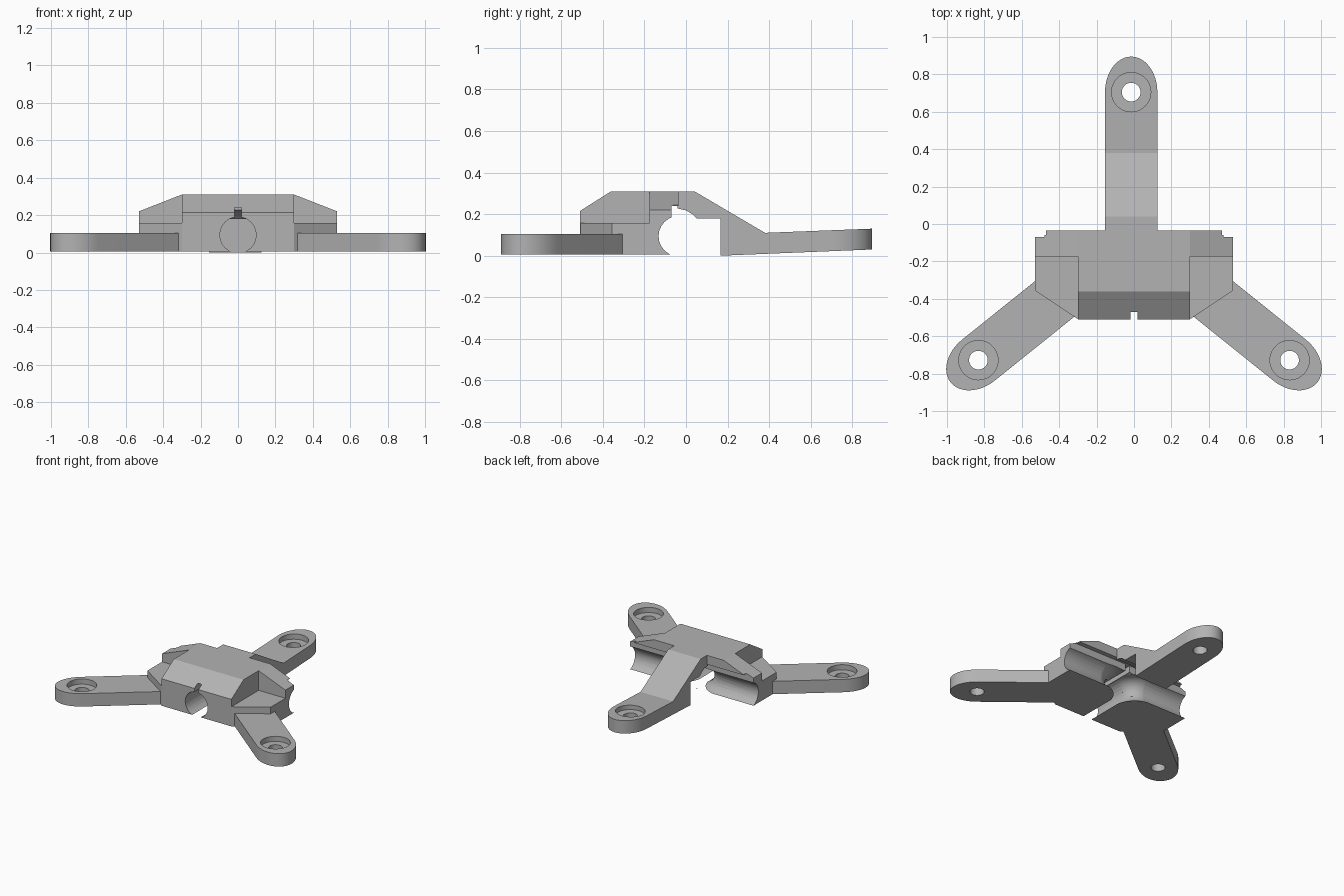
import bpy, bmesh, math

old = bpy.data.objects.get("Cube")
if old:
    bpy.data.objects.remove(old, do_unlink=True)

GREY = (0.45, 0.45, 0.45, 1.0)
mat = bpy.data.materials.new("plain grey")
mat.use_nodes = True
mat.diffuse_color = GREY
mat.node_tree.nodes["Principled BSDF"].inputs["Base Color"].default_value = GREY


def add(name, bm):
    bmesh.ops.remove_doubles(bm, verts=bm.verts, dist=1e-5)
    bmesh.ops.recalc_face_normals(bm, faces=bm.faces)
    me = bpy.data.meshes.new(name)
    bm.to_mesh(me)
    bm.free()
    me.materials.append(mat)
    ob = bpy.data.objects.new(name, me)
    bpy.context.scene.collection.objects.link(ob)
    return ob


def prism(name, pts, axis, lo, hi):
    """Extrude a 2D outline along one axis from lo to hi."""
    place = {"X": lambda a, b: (lo, a, b),
             "Y": lambda a, b: (a, lo, b),
             "Z": lambda a, b: (a, b, lo)}[axis]
    bm = bmesh.new()
    face = bm.faces.new([bm.verts.new(place(a, b)) for a, b in pts])
    new = bmesh.ops.extrude_face_region(bm, geom=[face])["geom"]
    step = [(hi - lo) if axis == k else 0 for k in "XYZ"]
    bmesh.ops.translate(bm, vec=step, verts=[g for g in new if isinstance(g, bmesh.types.BMVert)])
    return add(name, bm)


def box(x0, x1, y0, y1, z0, z1):
    return prism("cutter", [(x0, y0), (x1, y0), (x1, y1), (x0, y1)], "Z", z0, z1)


def disc(x, y, r, z0, z1):
    turn = [math.tau * i / 40 for i in range(40)]
    return prism("cutter", [(x + r * math.cos(t), y + r * math.sin(t)) for t in turn], "Z", z0, z1)


def tube(path, radius, z):
    """Round capped pipe along a level path."""
    cu = bpy.data.curves.new("pipe_path", "CURVE")
    cu.dimensions = "3D"
    cu.bevel_depth = radius
    cu.bevel_resolution = 10
    cu.use_fill_caps = True
    sp = cu.splines.new("POLY")
    sp.points.add(len(path) - 1)
    for p, (x, y) in zip(sp.points, path):
        p.co = (x, y, z, 1)
    ob = bpy.data.objects.new("pipe_path", cu)
    bpy.context.scene.collection.objects.link(ob)
    me = bpy.data.meshes.new_from_object(ob.evaluated_get(bpy.context.evaluated_depsgraph_get()))
    bm = bmesh.new()
    bm.from_mesh(me)
    bpy.data.objects.remove(ob, do_unlink=True)
    return add("cutter", bm)


def combine(ob, others, operation):
    """Apply booleans with each helper, then drop the helpers."""
    for other in others:
        mod = ob.modifiers.new("boolean", "BOOLEAN")
        mod.operation, mod.solver, mod.object = operation, "EXACT", other
        me = bpy.data.meshes.new_from_object(ob.evaluated_get(bpy.context.evaluated_depsgraph_get()))
        ob.modifiers.clear()
        ob.data = me
        bpy.data.objects.remove(other, do_unlink=True)


def arm_outline(hole, direction, length, half=0.14, tip=0.19):
    """Straight strip ending in an elliptical tip around the screw hole."""
    dx, dy = direction
    arc = [math.pi * (i / 24 - 0.5) for i in range(25)]
    local = [(-length, -half)] + [(tip * math.cos(t), half * math.sin(t)) for t in arc]
    local.append((-length, half))
    return [(hole[0] + u * dx - v * dy, hole[1] + u * dy + v * dx) for u, v in local]


def screw_hole(hole, seat):
    return [disc(*hole, 0.05, -0.1, 0.4), disc(*hole, 0.105, seat, 0.4)]


# Body: sloped centre block, roofed cross wing and low shoulders
BASE, BACK = 0.005, -0.035
body = prism("body", [(-0.51, BASE), (-0.1, BASE), (-0.1, 0.31), (-0.36, 0.31), (-0.51, 0.215)],
             "X", -0.3, 0.3)
right_half = [(0.53, BASE), (0.53, 0.22), (0.3, 0.31)]
wing = prism("wing", right_half + [(-x, z) for x, z in reversed(right_half)], "Y", -0.175, BACK)
right_half = [(0.25, -0.5), (0.3, -0.508), (0.53, -0.355), (0.53, -0.15)]
shoulders = prism("shoulders", right_half + [(-x, y) for x, y in reversed(right_half)],
                  "Z", BASE, 0.157)
combine(body, [wing, shoulders], "UNION")

# Channels: crossing pipes, rounded corners, tie slots and rear end notches
PIPE_R, PIPE_Z, BEND = 0.097, 0.094, 0.22
cuts = [tube([(-0.7, BACK), (0.7, BACK)], PIPE_R, PIPE_Z),
        tube([(0, -0.7), (0, BACK)], PIPE_R, PIPE_Z),
        box(-0.7, 0.7, -0.07, 0.1, 0.1, 0.24),
        box(-0.018, 0.018, -0.7, -0.05, 0.1, 0.24)]
for side in (-1, 1):
    quarter = [math.pi / 2 * i / 12 for i in range(13)]
    cuts.append(tube([(side * BEND * (1 - math.cos(t)), BACK - BEND + BEND * math.sin(t))
                      for t in quarter], PIPE_R - 0.002, PIPE_Z))
    cuts.append(box(*sorted((side * 0.47, side * 0.7)), -0.06, 0.1, -0.1, 0.4))
combine(body, cuts, "DIFFERENCE")
parts = [body]

# Front arms, mirrored left and right
for name, side in (("left_front_arm", 1), ("right_front_arm", -1)):
    hole = (side * 0.832, -0.728)
    arm = prism(name, arm_outline(hole, (side * 0.78, -0.626), 0.6), "Z", BASE, 0.105)
    combine(arm, screw_hole(hole, 0.065), "DIFFERENCE")
    parts.append(arm)

# Rear arm: side profile trimmed by the rounded outline
hole = (-0.015, 0.705)
profile = [(-0.04, 0.31), (0.04, 0.31), (0.38, 0.11), (0.92, 0.131), (0.92, 0.031), (0.165, 0),
           (0.165, 0.18), (0.05, 0.18), (0.03, 0.2), (0, 0.218), (-0.04, 0.227)]
rear_arm = prism("rear_arm", profile, "X", -0.3, 0.3)
combine(rear_arm, [prism("cutter", arm_outline(hole, (0, 1), 0.9), "Z", -0.2, 0.5)], "INTERSECT")
combine(rear_arm, screw_hole(hole, 0.085), "DIFFERENCE")
parts.append(rear_arm)

# Smooth the round surfaces, keep the edges sharp
bpy.ops.object.select_all(action="DESELECT")
for ob in parts:
    ob.select_set(True)
bpy.context.view_layer.objects.active = body
bpy.ops.object.shade_smooth_by_angle(angle=math.radians(20))
